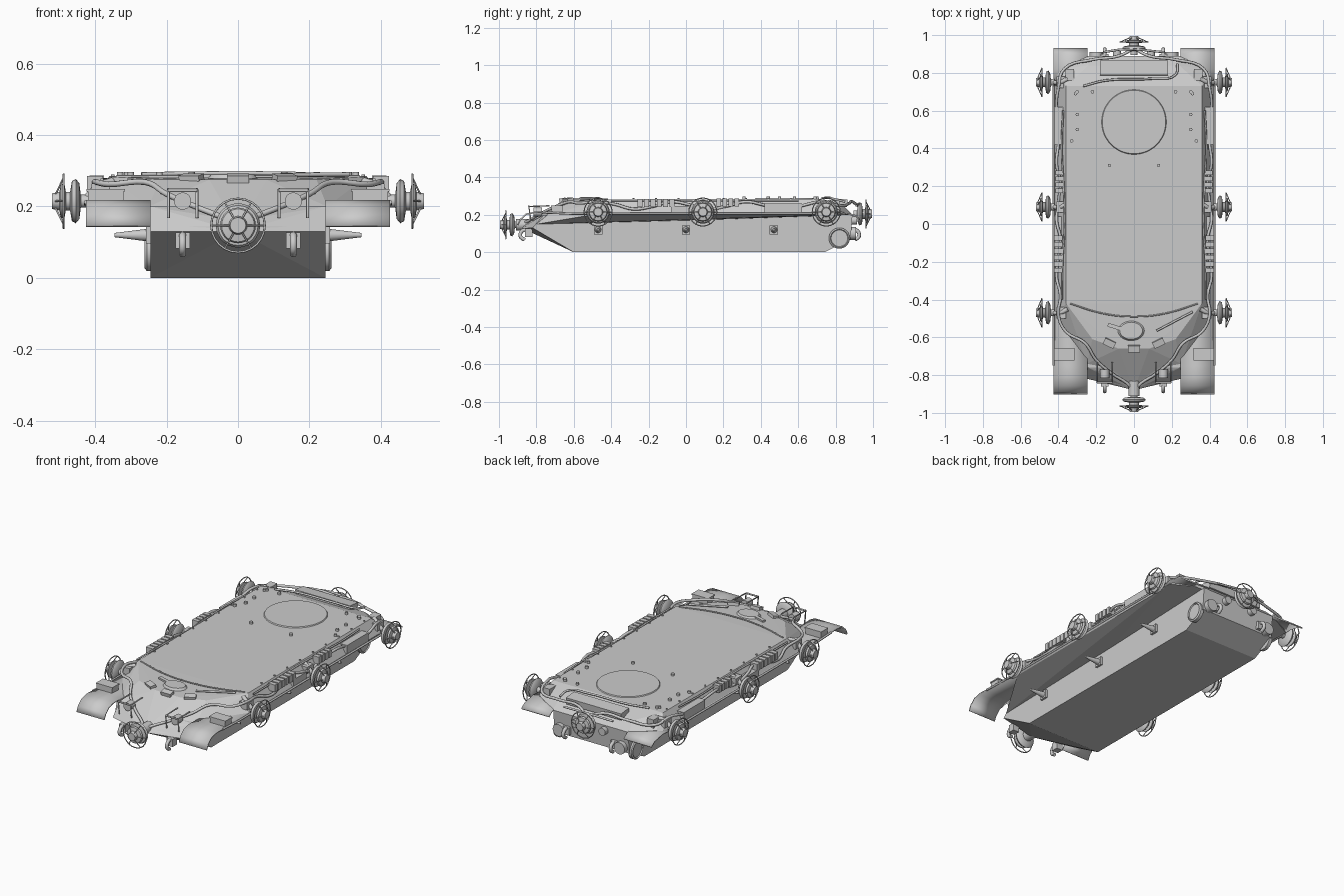
import bpy, bmesh, math
from mathutils import Vector, Matrix

cube = bpy.data.objects.get("Cube")
if cube:
    bpy.data.objects.remove(cube, do_unlink=True)

grey = bpy.data.materials.new("hull grey")
grey.use_nodes = True
shade = (0.6, 0.6, 0.6, 1)
grey.diffuse_color = shade
grey.node_tree.nodes["Principled BSDF"].inputs["Base Color"].default_value = shade


def finish(name, bm, smooth=False):
    bmesh.ops.recalc_face_normals(bm, faces=bm.faces)
    mesh = bpy.data.meshes.new(name)
    bm.to_mesh(mesh)
    bm.free()
    ob = bpy.data.objects.new(name, mesh)
    bpy.context.collection.objects.link(ob)
    mesh.materials.append(grey)
    if smooth:
        bpy.ops.object.select_all(action='DESELECT')
        ob.select_set(True)
        bpy.context.view_layer.objects.active = ob
        bpy.ops.object.shade_smooth_by_angle(angle=math.radians(35))
    return ob


def hull(name, half):
    # convex body from points of one half, mirrored in x
    bm = bmesh.new()
    for x, y, z in half:
        for s in ((1, -1) if x else (1,)):
            bm.verts.new((s * x, y, z))
    res = bmesh.ops.convex_hull(bm, input=bm.verts)
    bmesh.ops.dissolve_limit(bm, angle_limit=0.01, verts=bm.verts, edges=bm.edges)
    return finish(name, bm)


def box(name, centre, size, rot=0, tilt=0):
    bm = bmesh.new()
    m = (Matrix.Translation(centre) @ Matrix.Rotation(rot, 4, 'Z')
         @ Matrix.Rotation(tilt, 4, 'X') @ Matrix.Diagonal((*size, 1)))
    bmesh.ops.create_cube(bm, size=1, matrix=m)
    return finish(name, bm)


def aim(base, axis):
    return Matrix.Translation(base) @ Vector(axis).to_track_quat('Z', 'Y').to_matrix().to_4x4()


def lathe(name, profile, base, axis, steps=28):
    # profile of (radius, distance along axis)
    bm = bmesh.new()
    vs = [bm.verts.new((r, 0, a)) for r, a in profile]
    es = [bm.edges.new(p) for p in zip(vs, vs[1:])]
    bmesh.ops.spin(bm, geom=vs + es, cent=(0, 0, 0), axis=(0, 0, 1),
                   angle=math.tau, steps=steps)
    bmesh.ops.remove_doubles(bm, verts=bm.verts, dist=0.0001)
    bm.transform(aim(base, axis))
    return finish(name, bm, True)


def rod(name, base, axis, r, length, r2=None):
    r2 = r if r2 is None else r2
    return lathe(name, [(0, 0), (r, 0), (r2, length), (0, length)], base, axis)


def pipe(name, points, r, cyclic=False, smooth=True):
    cu = bpy.data.curves.new(name, 'CURVE')
    cu.dimensions = '3D'
    cu.bevel_depth, cu.bevel_resolution, cu.resolution_u = r, 2, 5
    sp = cu.splines.new('BEZIER' if smooth else 'POLY')
    pts = sp.bezier_points if smooth else sp.points
    pts.add(len(points) - 1)
    for p, co in zip(pts, points):
        if smooth:
            p.co = co
            p.handle_left_type = p.handle_right_type = 'AUTO'
        else:
            p.co = (*co, 1)
    sp.use_cyclic_u = cyclic
    cu.use_fill_caps = True
    cu.materials.append(grey)
    ob = bpy.data.objects.new(name, cu)
    bpy.context.collection.objects.link(ob)
    return ob


def sheet(name, profile, x0, x1, thick):
    # (y, z) profile swept across x and given thickness
    bm = bmesh.new()
    rows = [[bm.verts.new((x, y, z)) for y, z in profile] for x in (x0, x1)]
    for i in range(len(profile) - 1):
        bm.faces.new((rows[0][i], rows[0][i + 1], rows[1][i + 1], rows[1][i]))
    ob = finish(name, bm, True)
    mod = ob.modifiers.new("thickness", 'SOLIDIFY')
    mod.thickness, mod.offset = thick, 0
    return ob


# Main body
hull("lower_hull", [(.245, -.6, 0), (.245, .74, 0), (0, -.88, .13), (.245, -.82, .13),
                    (.245, -.76, .2), (0, -.84, .16), (.245, .88, .07), (.245, .89, .2)])
hull("upper_hull", [(0, -.88, .135), (.245, -.8, .15), (.25, -.74, .2), (.415, -.5, .2),
                    (.415, .8, .2), (.25, .89, .2), (.36, -.42, .283), (.22, -.61, .275),
                    (.08, -.66, .275), (.36, .73, .285), (.24, .84, .25), (.38, .82, .22)])

# Roof: turret ring, front roof seam, hatch, vision blocks and rod
lathe("turret_ring_plate", [(0, .006), (.168, .006), (.172, 0)], (0, .54, .284), (0, 0, 1), 48)
pipe("roof_seam", [(x, -.49 + .6 * x * x, .284) for x in (-.34, -.17, 0, .17, .34)], .004)
hatch = rod("driver_hatch", (0, 0, 0), (0, 0, 1), .07, .012, .06)
hatch.scale.y, hatch.location = .75, (-.015, -.565, .278)
box("hatch_hinge", (-.1, -.545, .285), (.08, .02, .01), -.3)
pipe("cleaning_rod", [(.12, -.565, .288), (.31, -.465, .29)], .006, smooth=False)
for x, y, a in ((-.13, -.63, -.45), (0, -.66, 0), (.13, -.63, .45)):
    box("vision_block", (x, y, .277), (.062, .035, .025), a, .2)

# Rear deck
box("rear_deck_box", (0, .825, .265), (.36, .075, .04), 0, -.1)
pipe("deck_hose", [(-.27, .73, .29), (-.15, .76, .292), (.1, .77, .292), (.22, .79, .285),
                   (.23, .85, .27)], .006)
pipe("rear_rail", [(-.16, .91, .25), (-.05, .925, .26), (.16, .91, .25)], .006)


def charge(name, base, axis):
    # dished disc on a hub with a wire hoop
    lathe(name + "_disc", [(0, 0), (.018, 0), (.018, .02), (.05, .024), (.062, .034),
                           (.056, .045), (.026, .05), (.026, .062), (.05, .066),
                           (.046, .076), (.026, .08), (.022, .1), (0, .1)], base, axis)
    m = aim(base, axis)

    def spot(r, i, a):
        t = math.tau * i / 24
        return m @ Vector((r * math.cos(t), r * math.sin(t), a))
    pipe(name + "_hoop", [spot(.075, i, .068) for i in range(24)], .003, True, False)
    for i in range(0, 24, 4):
        pipe(name + "_spoke", [spot(.024, i, .09), spot(.075, i, .068)], .0025, smooth=False)


charge("front_charge", (0, -.895, .147), (0, -1, 0))
charge("rear_charge", (0, .895, .205), (0, 1, 0))
rod("front_charge_mount", (0, -.83, .147), (0, -1, 0), .03, .08)

for s, side in ((1, "left_"), (-1, "right_")):
    # Mudguards with curled front and rear flaps
    lo, hi = .245 * s, .425 * s
    sheet(side + "mudguard", [(-.9, .145), (-.885, .175), (-.855, .203), (-.81, .214),
                              (-.75, .212), (-.6, .203), (.73, .203)], lo, hi, .008)
    sheet(side + "rear_flap", [(.73, .203), (.82, .213), (.9, .198), (.93, .175)], lo, hi, .008)
    pipe(side + "mudguard_rim", [(hi, -.75, .212), (hi, -.6, .206), (hi, .73, .206)], .006,
         smooth=False)

    # Side charges on arms
    for n, y in (("front_", -.47), ("middle_", .09), ("back_", .75)):
        charge(side + n + "charge", (s * .42, y, .215), (s, 0, 0))
        pipe(side + n + "arm", [(s * .35, y + .02, .27), (s * .39, y, .255),
                                (s * .43, y, .215)], .012)
        box(side + n + "mount", (s * .385, y, .245), (.05, .06, .04))

    # Cable running round the vehicle
    zig = [(s * (.40 + .012 * math.sin(i * 2.1)), .72 - .1 * i, .25 + .02 * math.cos(i * 1.6))
           for i in range(13)]
    pipe(side + "cable", [(0, .93, .24), (s * .08, .89, .27), (s * .22, .87, .26),
                          (s * .37, .82, .25)] + zig +
         [(s * .36, -.57, .262), (s * .26, -.63, .268), (s * .2, -.72, .235),
          (s * .12, -.79, .2), (s * .02, -.86, .16), (0, -.9, .15)], .008)
    pipe(side + "side_hose", [(s * (.375 + .008 * math.sin(i * 1.7)), .6 - .2 * i, .275)
                              for i in range(6)], .005)

    # Boxes and spare links along the mudguards
    for i in range(6):
        box(side + "spare_link", (s * .4, -.245 + i * .034, .264), (.045, .026, .042))
    for i in range(4):
        box(side + "tool_block", (s * .395, .175 + i * .032, .266), (.04, .024, .042))
    box(side + "rear_bin", (s * .395, .52, .235), (.05, .2, .05))
    box(side + "mid_bin", (s * .395, -.02, .228), (.05, .12, .04))
    box(side + "front_bin", (s * .37, -.69, .226), (.1, .06, .035))
    box(side + "front_bin_lid", (s * .37, -.69, .246), (.108, .066, .007))
    box(side + "rear_lamp_box", (s * .34, .79, .252), (.045, .06, .05))

    # Headlamp inside a wire guard
    rod(side + "headlamp", (s * .155, -.77, .215), (0, -1, 0), .024, .045)
    for dx in (-.04, .04):
        x = s * .155 + dx
        pipe(side + "lamp_guard", [(x, -.83, .168), (x, -.84, .245), (x, -.73, .248)], .004,
             smooth=False)
    pipe(side + "guard_bar", [(s * .155 - .04, -.84, .245), (s * .155 + .04, -.84, .245)], .005,
         smooth=False)

    # Tow hooks at both ends
    for end, y, d in (("front_", -.84, -1), ("rear_", .88, 1)):
        x = s * .155
        box(side + end + "hook_plate", (x, y, .105), (.04, .04, .045))
        pipe(side + end + "hook", [(x, y, .12), (x, y + d * .035, .115), (x, y + d * .045, .085),
                                   (x, y + d * .022, .066)], .01)

    # Suspension stubs and final drive
    for y in (-.47, 0, .47):
        box(side + "stub_plate", (s * .25, y, .12), (.016, .045, .048))
        rod(side + "suspension_stub", (s * .25, y, .12), (s, 0, 0), .018, .095, .006)
    lathe(side + "final_drive", [(0, 0), (.056, 0), (.056, .02), (.048, .026), (.044, .02),
                                 (0, .02)], (s * .235, .82, .075), (s, 0, 0), 32)
    rod(side + "exhaust", (s * .09, .87, .17), (0, 1, 0), .022, .045)
    rod(side + "rear_cap", (s * .2, .86, .1), (0, 1, 0), .035, .05)

    # Deck eyes and bolts
    for x, y in ((.3, .7), (.31, .69), (.3, .58), (.3, .5), (.13, .31), (.33, .44), (.22, .7)):
        rod(side + "deck_bolt", (s * x, y, .283), (0, 0, 1), .009, .014)
    for i in range(9):
        rod(side + "edge_bolt", (s * .35, .68 - i * .12, .284), (0, 0, 1), .005, .006)
